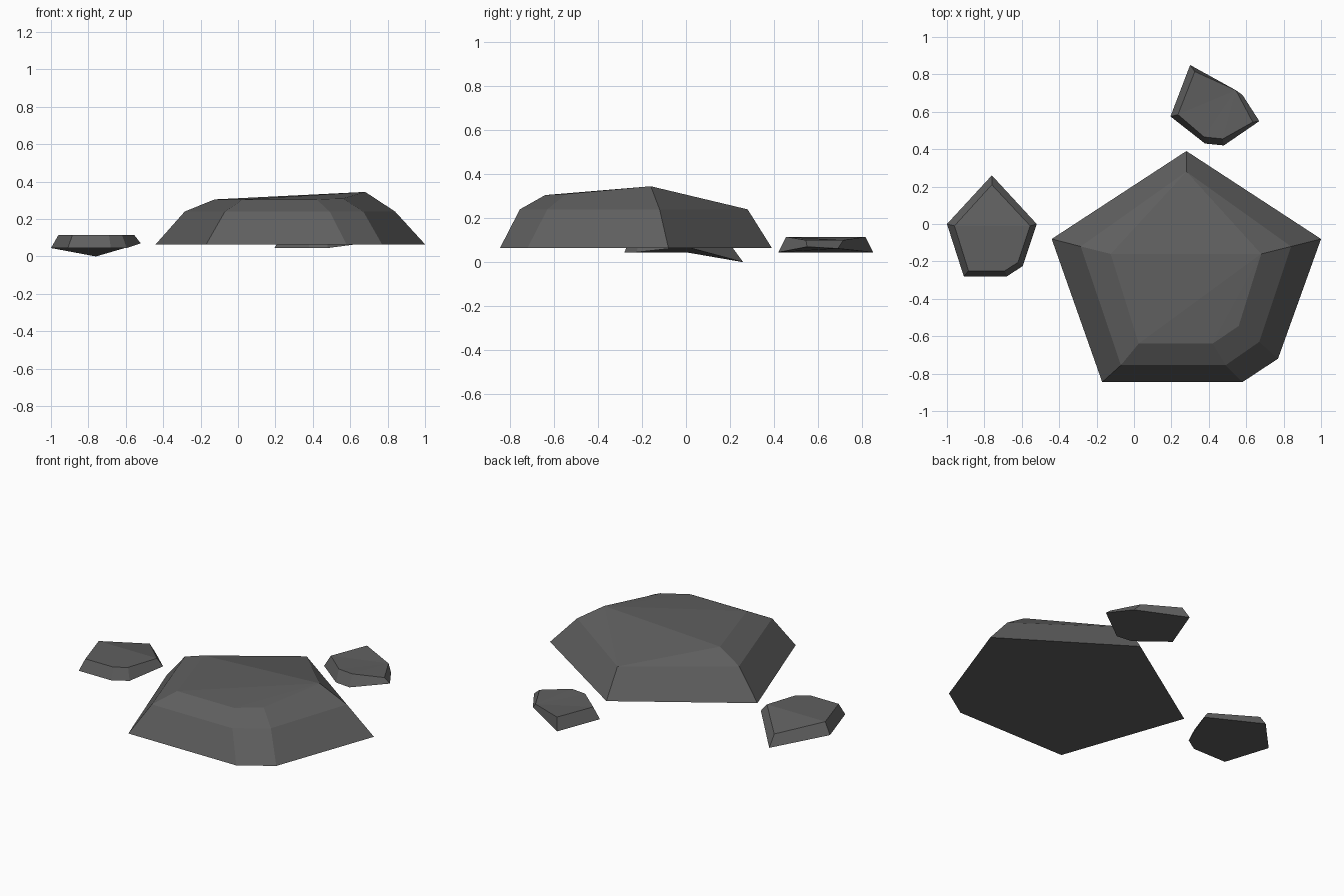
import bpy, bmesh

if "Cube" in bpy.data.objects:
    bpy.data.objects.remove(bpy.data.objects["Cube"])

stone = bpy.data.materials.new("dark grey stone")
stone.diffuse_color = (0.115, 0.115, 0.115, 1)
stone.use_nodes = True
stone.node_tree.nodes["Principled BSDF"].inputs["Base Color"].default_value = stone.diffuse_color


def ring(z, points):
    """Outline at height z; a point may carry its own height as a third value."""
    return [(p[0], p[1], p[2] if len(p) > 2 else z) for p in points]


def rock(name, rings):
    """Loft closed outlines from bottom to top; all run clockwise from the back."""
    bm = bmesh.new()
    loops = [[bm.verts.new(p) for p in r] for r in rings]
    n = len(loops[0])
    for low, high in zip(loops, loops[1:]):
        for i in range(n):
            j = (i + 1) % n
            bm.faces.new((low[i], low[j], high[j], high[i]))
    # flat underside, crown fanned from its right corner
    bm.faces.new(loops[0])
    top = loops[-1][1:] + loops[-1][:1]
    for a, b in zip(top[1:], top[2:]):
        bm.faces.new((top[0], a, b))
    bmesh.ops.remove_doubles(bm, verts=bm.verts[:], dist=0.0005)
    bmesh.ops.recalc_face_normals(bm, faces=bm.faces[:])
    mesh = bpy.data.meshes.new(name)
    bm.to_mesh(mesh)
    bm.free()
    mesh.materials.append(stone)
    bpy.context.collection.objects.link(bpy.data.objects.new(name, mesh))


# Large rock: base, shoulder and tilted crown meeting at the back corner
rock("large_rock", [
    ring(0.065, [(0.28, 0.39), (1.0, -0.08), (0.77, -0.72),
                 (0.58, -0.845), (-0.17, -0.845), (-0.44, -0.08)]),
    ring(0.24, [(0.28, 0.28), (0.84, -0.12), (0.67, -0.63),
                (0.49, -0.755), (-0.07, -0.755), (-0.285, -0.12)]),
    ring(0.305, [(0.28, 0.28, 0.24), (0.68, -0.16, 0.345), (0.56, -0.545, 0.31),
                 (0.42, -0.64), (0.025, -0.64), (-0.125, -0.16)]),
])

# Small rock on the left, drooping toward the back
rock("left_rock", [
    ring(0.045, [(-0.76, 0.26, 0.0), (-0.52, 0.0, 0.07), (-0.595, -0.225),
                 (-0.68, -0.28), (-0.91, -0.28), (-1.0, 0.0)]),
    ring(0.115, [(-0.76, 0.21, 0.068), (-0.555, -0.01), (-0.62, -0.205),
                 (-0.69, -0.25), (-0.885, -0.25), (-0.96, -0.01)]),
])

# Small rock at the back
rock("back_rock", [
    ring(0.045, [(0.30, 0.85), (0.58, 0.69, 0.062), (0.67, 0.55, 0.07),
                 (0.48, 0.42), (0.38, 0.43), (0.195, 0.575)]),
    ring(0.115, [(0.325, 0.815), (0.545, 0.715, 0.1), (0.635, 0.545, 0.1),
                 (0.475, 0.455), (0.375, 0.465), (0.235, 0.585)]),
])
